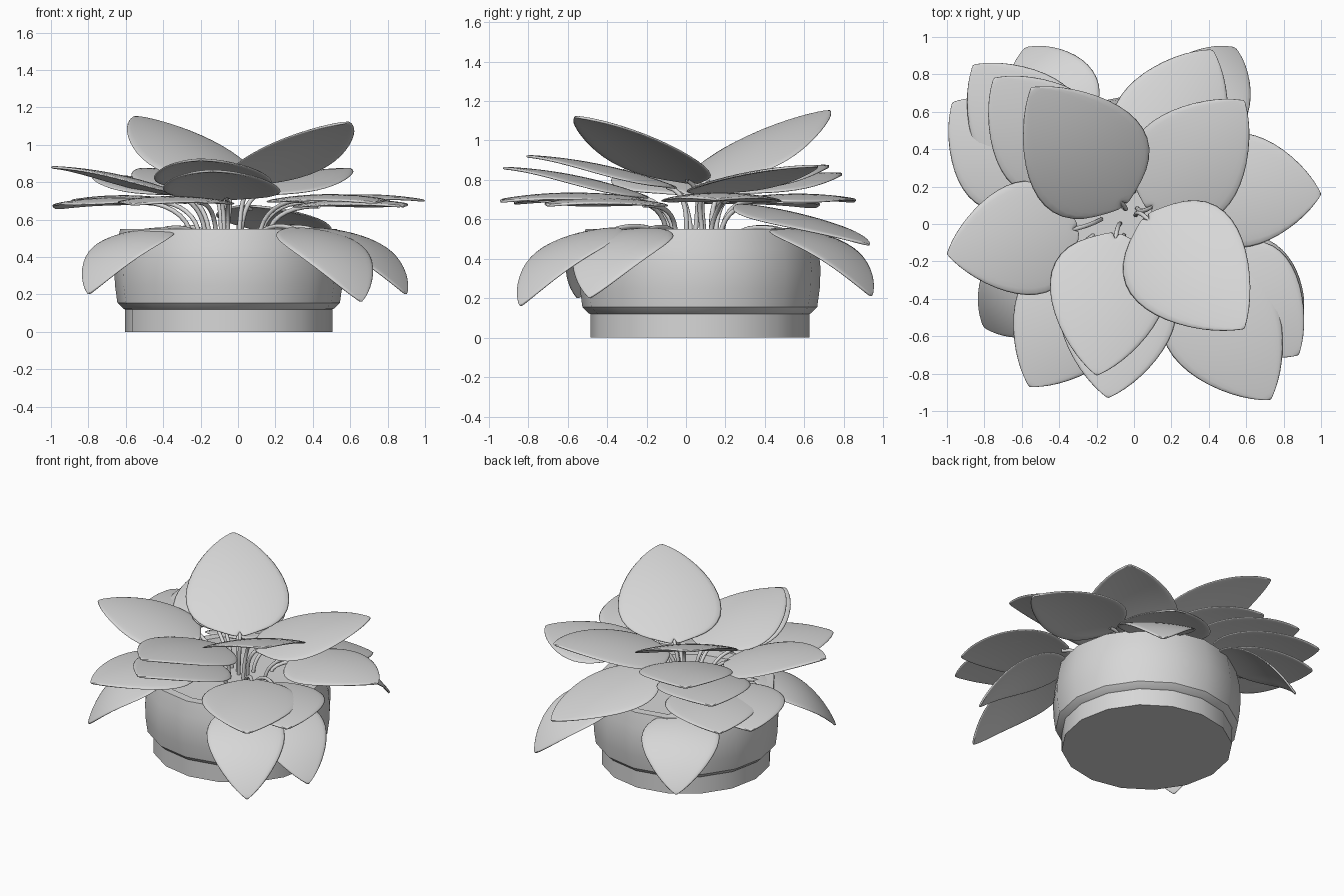
import bpy, bmesh, math
from mathutils import Vector

default = bpy.data.objects.get("Cube")
if default:
    bpy.data.objects.remove(default, do_unlink=True)

grey = bpy.data.materials.new("plain_grey")
grey.use_nodes = True
grey.diffuse_color = (0.68, 0.68, 0.68, 1)
grey.node_tree.nodes["Principled BSDF"].inputs["Base Color"].default_value = (0.68, 0.68, 0.68, 1)

POT_CENTRE = Vector((-0.05, 0.07, 0))
UP = Vector((0, 0, 1))


def add_object(name, data):
    obj = bpy.data.objects.new(name, data)
    bpy.context.scene.collection.objects.link(obj)
    data.materials.append(grey)
    return obj


def finish_mesh(name, bm, angle):
    bmesh.ops.recalc_face_normals(bm, faces=bm.faces)
    mesh = bpy.data.meshes.new(name)
    bm.to_mesh(mesh)
    bm.free()
    obj = add_object(name, mesh)
    bpy.ops.object.select_all(action='DESELECT')
    obj.select_set(True)
    bpy.context.view_layer.objects.active = obj
    bpy.ops.object.shade_smooth_by_angle(angle=math.radians(angle))
    return obj


def lathe(name, profile, sides=16):
    """Turn a radius/height profile around the pot's axis."""
    bm = bmesh.new()
    rings = []
    for radius, height in profile:
        ring = []
        for i in range(sides):
            a = math.tau * i / sides
            ring.append(bm.verts.new(POT_CENTRE + Vector((radius * math.cos(a), radius * math.sin(a), height))))
        rings.append(ring)
    for low, high in zip(rings, rings[1:]):
        for i in range(sides):
            j = (i + 1) % sides
            bm.faces.new((low[i], low[j], high[j], high[i]))
    bm.faces.new(rings[0])
    bm.faces.new(rings[-1])
    return finish_mesh(name, bm, 25)


# Pot with foot, lip, rounded wall and hollow rim, then the soil disc
lathe("pot", [(0.555, 0), (0.555, 0.12), (0.565, 0.125), (0.595, 0.155), (0.608, 0.25), (0.612, 0.35),
              (0.602, 0.45), (0.58, 0.55), (0.52, 0.55), (0.5, 0.49)])
lathe("soil", [(0.51, 0.48), (0.51, 0.51)])

# Leaf outline: distance along the leaf, half width
OUTLINE = [(0, 0.015), (0.03, 0.09), (0.08, 0.2), (0.17, 0.28), (0.3, 0.315), (0.45, 0.305),
           (0.6, 0.265), (0.75, 0.2), (0.88, 0.12), (0.96, 0.05), (1, 0.003)]
COLUMNS = 8


def bezier(a, b, c, t):
    return a * (1 - t) ** 2 + b * 2 * t * (1 - t) + c * t ** 2


def make_leaf(name, base, tip, arch, width):
    axis = (tip - base).normalized()
    side = axis.cross(UP).normalized()
    control = (base + tip) / 2 + side.cross(axis) * arch
    bm = bmesh.new()
    rows = []
    for t, outline_half in OUTLINE:
        half = outline_half * width
        tangent = ((control - base) * (1 - t) + (tip - control) * t).normalized()
        normal = side.cross(tangent)
        row = []
        for i in range(COLUMNS + 1):
            s = 2 * i / COLUMNS - 1
            lobe = -0.04 * abs(s) * (1 - t) ** 5
            droop = -0.35 * (s * half) ** 2
            point = bezier(base, control, tip, t) + side * s * half + tangent * lobe + normal * droop
            row.append(bm.verts.new(point))
        rows.append(row)
    for r, q in zip(rows, rows[1:]):
        for i in range(COLUMNS):
            bm.faces.new((r[i], r[i + 1], q[i + 1], q[i]))
    leaf = finish_mesh(name, bm, 60)
    solid = leaf.modifiers.new("thickness", 'SOLIDIFY')
    solid.thickness = 0.014
    solid.offset = 0
    smooth = leaf.modifiers.new("smooth_edge", 'SUBSURF')
    smooth.levels = smooth.render_levels = 1


def make_stem(name, base, tip, bend):
    out = (tip - base).normalized()
    root = POT_CENTRE.lerp(base, 0.45)
    root.z = 0.5
    end = base + out * 0.02 - UP * 0.008
    curve = bpy.data.curves.new(name, 'CURVE')
    curve.dimensions = '3D'
    curve.bevel_depth = 0.012
    curve.bevel_resolution = 2
    curve.resolution_u = 8
    spline = curve.splines.new('BEZIER')
    spline.bezier_points.add(1)
    reach = (end - root).length * bend
    for knot, place, way in zip(spline.bezier_points, (root, end), (UP, out)):
        knot.co = place
        knot.handle_left = place - way * reach
        knot.handle_right = place + way * reach
    add_object(name, curve)


# Each leaf: name, base point, tip point
LEAVES = [
    ("tall_back", (-0.07, 0.12, 0.8), (-0.55, 0.73, 1.15)),
    ("tall_front", (0.08, 0.02, 0.8), (0.59, -0.56, 1.12)),
    ("front_upper", (-0.1, -0.08, 0.77), (-0.2, -0.81, 0.92)),
    ("front_lower", (-0.06, -0.22, 0.72), (-0.14, -0.93, 0.86)),
    ("front_right_flat", (-0.2, -0.26, 0.7), (-0.56, -0.87, 0.68)),
    ("front_left_flat", (0.32, -0.3, 0.71), (0.73, -0.94, 0.69)),
    ("left_low", (0.42, -0.2, 0.68), (0.88, -0.7, 0.67)),
    ("left_side", (0.34, 0.19, 0.7), (1, 0.16, 0.7)),
    ("right_side", (-0.33, -0.03, 0.74), (-1, -0.16, 0.88)),
    ("back_left_upper", (0.1, 0.1, 0.74), (0.59, 0.66, 0.87)),
    ("back_left_lower", (0.06, 0.3, 0.67), (0.42, 0.93, 0.47)),
    ("back_right_low", (-0.4, 0.32, 0.7), (-0.86, 0.85, 0.69)),
    ("back_right_outer", (-0.5, 0.2, 0.7), (-0.97, 0.65, 0.66)),
    ("back_right_mid", (-0.28, 0.25, 0.74), (-0.75, 0.78, 0.83)),
    ("back_right_upper", (-0.14, 0.2, 0.76), (-0.5, 0.72, 0.87)),
    ("hanging_front", (0.32, -0.38, 0.55), (0.66, -0.84, 0.16)),
    ("hanging_left", (0.42, -0.2, 0.55), (0.9, -0.49, 0.2)),
    ("hanging_right", (-0.42, -0.22, 0.55), (-0.8, -0.55, 0.2)),
    ("hanging_back_right", (-0.33, 0.5, 0.55), (-0.58, 0.94, 0.21)),
    ("hanging_back_left", (0.25, 0.48, 0.55), (0.54, 0.94, 0.21)),
]

# Arch height, width factor and stem bend for each kind of leaf
KINDS = {"hanging": (0.18, 0.83, 0.25), "tall": (0.08, 1.1, 0.4), "front": (0.06, 1.03, 0.4)}

for label, base_point, tip_point in LEAVES:
    base, tip = Vector(base_point), Vector(tip_point)
    arch, width, bend = KINDS.get(label.split("_")[0], (0.06, 1, 0.4))
    make_leaf(label + "_leaf", base, tip, arch, width)
    make_stem(label + "_stem", base, tip, bend)
